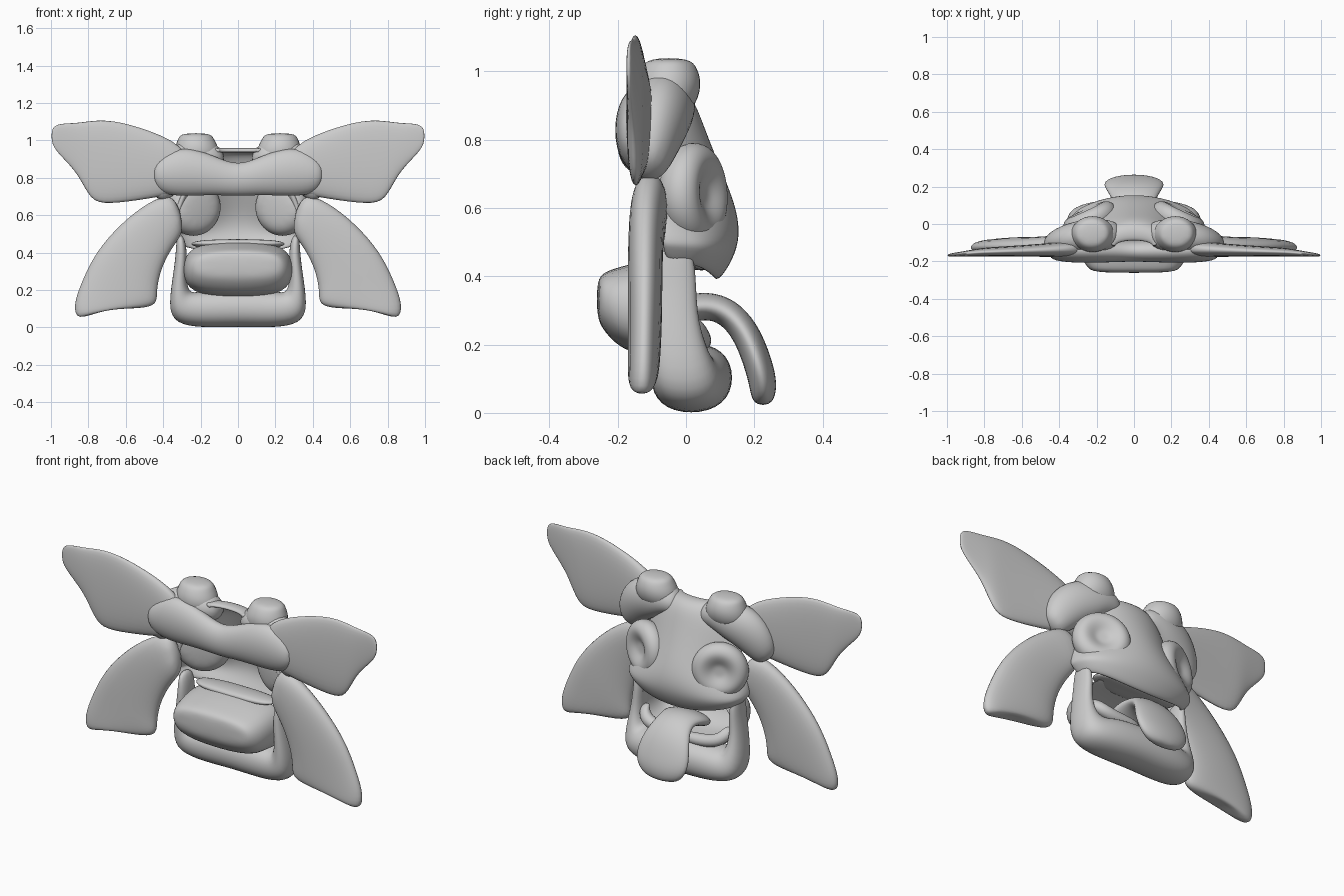
import bpy, math
from mathutils import Vector as V

if "Cube" in bpy.data.objects:
    bpy.data.objects.remove(bpy.data.objects["Cube"])


def make(name, verts, faces, mirror=False, shell=0, level=2):
    me = bpy.data.meshes.new(name)
    me.from_pydata([tuple(v) for v in verts], [], faces)
    me.update()
    for p in me.polygons:
        p.use_smooth = True
    ob = bpy.data.objects.new(name, me)
    bpy.context.collection.objects.link(ob)
    if mirror:
        ob.modifiers.new("mirror", 'MIRROR').use_mirror_merge = False
    if shell:
        s = ob.modifiers.new("shell", 'SOLIDIFY')
        s.thickness, s.offset = shell, 0
    s = ob.modifiers.new("smooth", 'SUBSURF')
    s.levels = s.render_levels = level
    return ob


def loft(name, stations, mirror=False, n=8, power=1.0, cap_start=True, shell=0):
    """Join rings given as (centre, half-width vector, half-thickness vector)."""
    verts, faces = [], []
    for c, a, b in stations:
        for i in range(n):
            t = 2 * math.pi * (i + .5) / n
            co, si = math.cos(t), math.sin(t)
            u = math.copysign(abs(co) ** power, co) * 1.1
            w = math.copysign(abs(si) ** power, si) * 1.1
            verts.append(V(c) + V(a) * u + V(b) * w)
    for k in range(len(stations) - 1):
        for i in range(n):
            j = (i + 1) % n
            faces.append((k * n + i, k * n + j, k * n + n + j, k * n + n + i))
    if cap_start:
        faces.append(tuple(reversed(range(n))))
    faces.append(tuple(range((len(stations) - 1) * n, len(stations) * n)))
    return make(name, verts, faces, mirror, shell)


def blade(name, rows, **kw):
    """Flat fin: each row is lower (x, z), upper (x, z), y centre, half thickness."""
    st = []
    for x0, z0, x1, z1, y, h in rows:
        st.append((((x0 + x1) / 2, y, (z0 + z1) / 2),
                   ((x1 - x0) / 2, 0, (z1 - z0) / 2), (0, h, 0)))
    return loft(name, st, **kw)


# upper ears, spreading like wings
blade("upper_ear", [
    (.25, .73, .25, .95, -.13, .045), (.48, .69, .46, 1.05, -.14, .035),
    (.70, .66, .68, 1.11, -.147, .027), (.79, .68, .80, 1.10, -.15, .024),
    (.85, .82, .87, 1.09, -.155, .018), (.95, .92, .95, 1.09, -.163, .011),
    (1.0, .98, 1.0, 1.07, -.168, .007)], mirror=True, power=.8)

# lower drooping ears
blade("lower_ear", [
    (.28, .52, .33, .73, -.10, .055), (.34, .45, .48, .67, -.115, .052),
    (.41, .33, .63, .55, -.12, .05), (.44, .20, .76, .40, -.12, .05),
    (.43, .12, .83, .25, -.122, .048), (.53, .10, .88, .12, -.125, .045),
    (.72, .10, .86, .03, -.13, .035)], mirror=True, power=.8)

# thick band joining the ears behind the head
band = [(x, z0, x, z1, y, h) for x, z0, z1, y, h in (
    (.46, .77, .87, -.13, .05), (.41, .71, .93, -.135, .065),
    (.28, .70, .97, -.14, .07), (.13, .71, .92, -.145, .06),
    (0, .70, .86, -.145, .055))]
band += [(-r[0], r[1], -r[2], r[3], r[4], r[5]) for r in band[-2::-1]]
blade("rear_band", band)

# hollow face: width, front y, back y and bulge power per level;
# a narrow bridge between the eyes widens to a blunt muzzle
levels = [(.945, .10, -.09, -.12, 1), (.95, .13, -.03, -.11, .7),
          (.92, .15, .01, -.11, .7), (.84, .21, .04, -.10, .9),
          (.73, .29, .085, -.09, 1.8), (.65, .32, .12, -.08, 2),
          (.57, .34, .145, -.08, 1.2), (.50, .36, .145, -.07, .7),
          (.44, .35, .12, -.07, .6), (.39, .31, .085, -.06, .6)]
verts, faces, n = [], [], 13
for z, w, yf, yb, p in levels:
    for i in range(n):
        t = -math.pi / 2 + math.pi * i / (n - 1)
        lift = .05 * math.sin(t) ** 2 if z < .47 else 0
        verts.append((w * math.sin(t), yb + (yf - yb) * max(math.cos(t), 0) ** p,
                      z + lift))
for k in range(len(levels) - 1):
    for i in range(n - 1):
        a = k * n + i
        faces.append((a, a + 1, a + n + 1, a + n))
make("face", verts, faces, shell=.025)

# heavy brows with raised knobs
loft("brow", [((.07, -.05, .89), (0, .05, 0), (0, 0, .04)),
              ((.14, -.06, .91), (0, .085, 0), (-.02, 0, .08)),
              ((.23, -.06, .90), (0, .09, 0), (.01, 0, .11)),
              ((.34, -.08, .86), (0, .09, 0), (.05, 0, .11)),
              ((.42, -.10, .77), (0, .07, 0), (.06, 0, .08)),
              ((.45, -.11, .70), (0, .04, 0), (.04, 0, .03))], mirror=True)
loft("brow_knob", [((.22, -.06, .86), (.11, 0, 0), (0, .07, 0)),
                   ((.22, -.055, .95), (.125, 0, 0), (0, .105, 0)),
                   ((.225, -.05, 1.01), (.095, 0, 0), (0, .085, 0)),
                   ((.225, -.05, 1.04), (.08, 0, 0), (0, .06, 0))], mirror=True)

# dished eyes turned slightly outward
axis = V((.42, .90, .05)).normalized()
side = axis.cross(V((0, 0, 1))).normalized()
up = side.cross(axis)
mid = V((.235, .025, .64))
loft("eye", [(mid + axis * d, side * r, up * r) for d, r in
             ((-.08, .08), (-.05, .13), (0, .148), (.04, .135),
              (.06, .10), (.05, .065), (.035, .04), (.03, .02))],
     mirror=True, n=12)

# jaw: two uprights joined by a broad chin
jaw = [((.31, -.035, .50), (0, .05, 0), (.02, 0, 0)),
       ((.30, -.035, .40), (0, .065, 0), (.03, 0, 0)),
       ((.315, -.035, .27), (0, .065, 0), (.035, 0, -.01)),
       ((.32, -.01, .13), (0, .09, 0), (.055, 0, -.05)),
       ((.26, .005, .10), (0, .105, 0), (.05, 0, -.09)),
       ((.15, .015, .10), (0, .115, 0), (0, 0, -.10)),
       ((0, .018, .105), (0, .118, 0), (0, 0, -.10))]
jaw += [((-c[0], c[1], c[2]), a, (-b[0], b[1], b[2])) for c, a, b in jaw[-2::-1]]
loft("jaw", jaw, power=.85)

# throat pouch, open toward the mouth
loft("throat_pouch", [((0, .0, .31), (.28, 0, 0), (0, 0, .14)),
                      ((0, -.10, .31), (.275, 0, 0), (0, 0, .13)),
                      ((0, -.18, .305), (.265, 0, 0), (0, 0, .115)),
                      ((0, -.235, .325), (.235, 0, 0), (0, 0, .08)),
                      ((0, -.255, .335), (.19, 0, 0), (0, 0, .05))],
     cap_start=False, shell=.015, power=.6)

# palate shelf and gum rolls in the mouth
loft("palate", [((0, -.09, .45), (.22, 0, 0), (0, 0, .02)),
                ((0, .0, .45), (.26, 0, 0), (0, 0, .025)),
                ((0, .07, .43), (.22, 0, 0), (0, 0, .02))], power=.8)
loft("lower_gum", [((.27, -.02, .30), (0, .03, 0), (.03, 0, -.01)),
                   ((.25, .03, .24), (0, .035, 0), (.02, 0, -.03)),
                   ((.15, .04, .21), (0, .035, 0), (0, 0, -.035)),
                   ((0, .04, .21), (0, .035, 0), (0, 0, -.03))], mirror=True)

# tongue hanging out over the chin
path = [(-.10, .25, .12), (.0, .305, .13), (.06, .315, .11), (.12, .30, .11),
        (.175, .24, .14), (.21, .15, .165), (.228, .08, .15), (.225, .02, .09)]
tongue = []
for i, (y, z, w) in enumerate(path):
    a, b = path[max(i - 1, 0)], path[min(i + 1, len(path) - 1)]
    nrm = V((0, -(b[1] - a[1]), b[0] - a[0])).normalized()
    tongue.append(((0, y, z), (w, 0, 0), nrm * (.042 if i < 7 else .03)))
loft("tongue", tongue)
